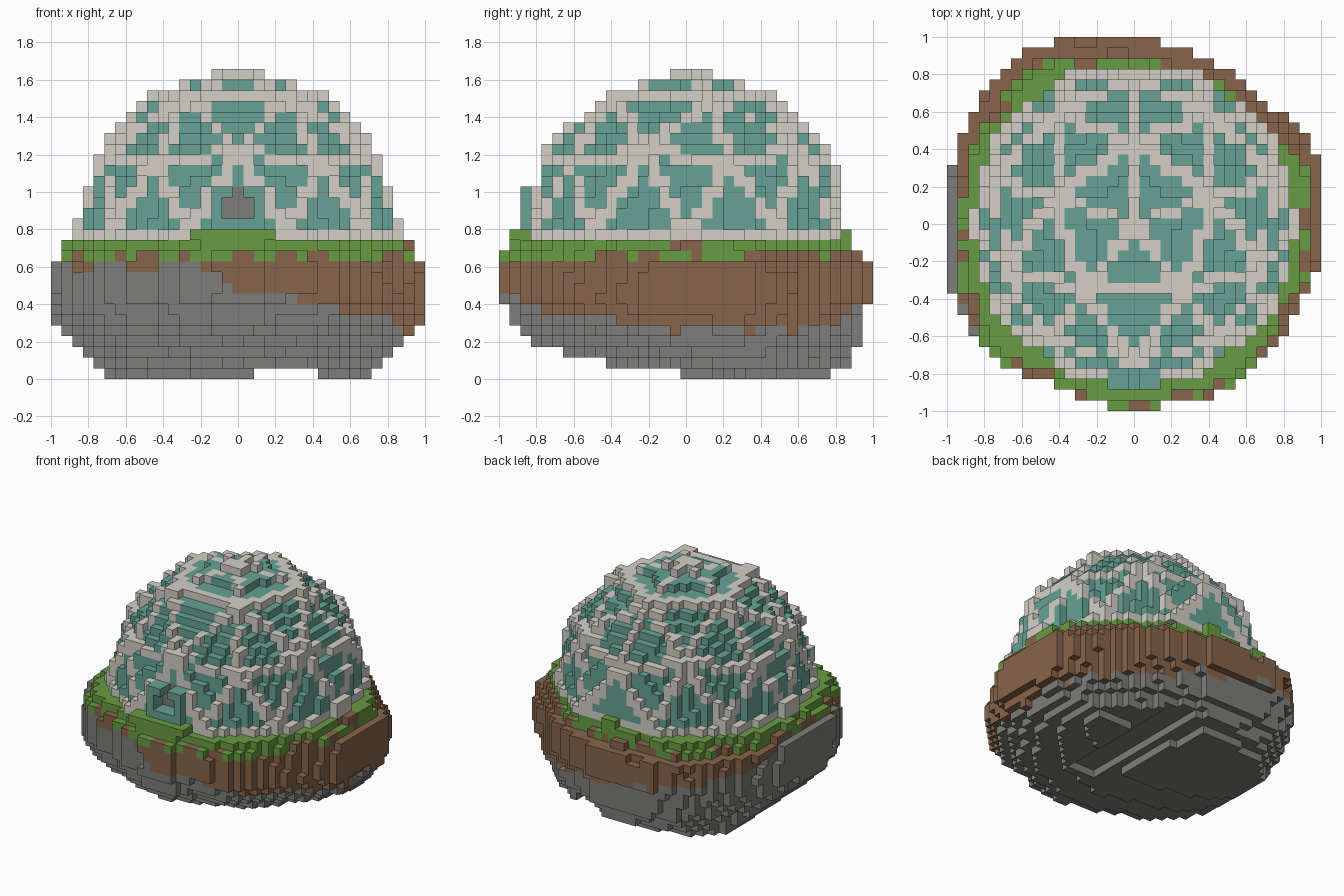
import bpy, bmesh, math
from mathutils import Vector, Matrix, noise

cube = bpy.data.objects.get("Cube")
if cube:
    bpy.data.objects.remove(cube)

H = 2 / 35          # block size
BASE = 13           # layer of the dome's equator
R = 15              # dome radius in blocks
cells = {}          # (i, j, k) -> part name

# Colours
COLOURS = {
    "dome_panels": ("teal glass", (0.135, 0.365, 0.30)),
    "dome_struts": ("pale frame", (0.66, 0.63, 0.575)),
    "grass": ("grass green", (0.14, 0.33, 0.055)),
    "soil": ("soil brown", (0.245, 0.128, 0.069)),
    "rock": ("stone grey", (0.205, 0.205, 0.197)),
}

# Island outline: radius every 15 degrees
OUTLINE = [1, 1.05, 1.02, .97, .97, .96, 1, 1.03, 1.08, 1.08, 1.03, 1.03,
           1, 1.03, 1.05, 1.04, .95, .97, 1, .97, 1.02, 1, .98, 1.02]
# Per layer, bottom to top: half width, front limit, back limit
LAYERS = [(.72, -.05, .77), (.78, -.43, .87), (.84, -.71, .9), (.89, -.83, .94),
          (.94, -.89, .95), (.98, -.95, .95), (1, -.96, .96)]
LAYERS += [(1, -1, 1)] * 4 + [(.95, -1, .93), (.91, -.96, .89)]


def outline_radius(angle):
    t = math.degrees(angle) % 360 / 15
    a = int(t) % 24
    return OUTLINE[a] + (OUTLINE[(a + 1) % 24] - OUTLINE[a]) * (t - int(t))


def in_island(x, y, k):
    wide, front, back = LAYERS[k]
    u, v = x / wide, (y - (front + back) / 2) / ((back - front) / 2)
    a = math.atan2(v, u)
    wobble = max(0, noise.noise(Vector((x * 4, y * 4, k * 0.35)))) * 0.07
    # the underside is pulled in at the front corner on the +x side
    tuck = 0.15 * max(0, math.cos(a + math.pi / 4)) ** 4 * max(0, 7 - k) / 7
    return math.hypot(u, v) <= outline_radius(a) * (1 - wobble - tuck)


def in_valley(x, y, k):
    # groove between the two lobes of the underside
    if k == 0:
        return 0.08 < x < 0.43 or (x > 0 and y > 0.5)
    return k == 1 and 0.13 < x < 0.38 and y > -0.25


def ground_kind(x, y, k):
    a = math.atan2(y, x)
    rough = noise.noise(Vector((x * 5, y * 5, 3)))
    speckle = noise.noise(Vector((x * 9, y * 9, 7)))
    bare = x > 0.8 and abs(y) < 0.1
    if (k == 12 and not bare) or (k == 11 and speckle < 0.05):
        return "grass"
    rock_top = 7 - 2.5 * math.cos(a) - math.sin(a) + 1.3 * rough
    if x < -0.95 or (y < 0 and -0.45 < x < -0.2):
        rock_top = 11
    return "rock" if k < min(rock_top, 11) else "soil"


# Floating island of rock, soil and grass
span = range(-17, 18)
for k in range(len(LAYERS)):
    for i in span:
        for j in span:
            x, y = i * H, j * H
            if in_island(x, y, k) and not in_valley(x, y, k):
                cells[i, j, k] = ground_kind(x, y, k)

# Raised turf: a step at the door and a tuft behind
for i in span:
    for j in span:
        x, y = i * H, j * H
        door_step = -0.25 < x < 0.2 and -0.94 < y < -0.7
        if door_step or math.hypot(x - 0.05, y - 0.83) < 0.06:
            cells[i, j, BASE] = "grass"

# Geodesic dome: solid facets, with one-block bars along the facet edges
bm = bmesh.new()
bmesh.ops.create_icosphere(bm, subdivisions=2, radius=R,
                           matrix=Matrix.Rotation(math.pi / 2, 4, 'Z'))
bm.normal_update()
planes = [(f.normal.copy(), f.normal.dot(f.verts[0].co) + 0.38)
          for f in bm.faces if f.calc_center_median().z > 0]
bars = [[v.co.copy() for v in e.verts]
        for e in bm.edges if min(v.co.z for v in e.verts) > -0.1]
bm.free()

for k in range(17):
    for i in span:
        for j in span:
            p = Vector((i, j, k))
            if p.length < R + 1 and all(n.dot(p) <= d for n, d in planes):
                cells[i, j, BASE + k] = "dome_panels" if k else "dome_struts"

STEPS = 60
for start, end in bars:
    for s in range(STEPS + 1):
        p = start.lerp(end, s / STEPS)
        cells[round(p.x), round(p.y), BASE + max(0, round(p.z))] = "dome_struts"

# Porch with a recessed stone door
for k in range(BASE + 1, BASE + 5):
    for i in range(-2, 3):
        for j in range(-15, -11):
            opening = k > BASE + 1 and abs(i) <= (1 if k < BASE + 4 else 0)
            if not opening:
                cells[i, j, k] = "dome_panels"
            elif j < -13:
                cells.pop((i, j, k), None)
            else:
                cells[i, j, k] = "rock"

# Turn each part's exposed block sides into a mesh
SIDES = [Vector(s) * f for s in ((1, 0, 0), (0, 1, 0), (0, 0, 1)) for f in (1, -1)]


def build_part(name):
    label, rgb = COLOURS[name]
    mat = bpy.data.materials.new(label)
    mat.use_nodes = True
    mat.diffuse_color = (*rgb, 1)
    shader = next(n for n in mat.node_tree.nodes if n.type == 'BSDF_PRINCIPLED')
    shader.inputs["Base Color"].default_value = (*rgb, 1)
    shader.inputs["Roughness"].default_value = 0.9
    part = bmesh.new()
    for cell, kind in cells.items():
        if kind != name:
            continue
        mid = Vector(cell)
        for n in SIDES:
            if tuple(int(c) for c in mid + n) in cells:
                continue
            u = Vector((n.y, n.z, n.x))
            v = n.cross(u)
            corners = [mid + (n + u * a + v * b) / 2
                       for a, b in ((-1, -1), (1, -1), (1, 1), (-1, 1))]
            part.faces.new([part.verts.new((c + Vector((0, 0, 0.5))) * H) for c in corners])
    bmesh.ops.remove_doubles(part, verts=part.verts, dist=H / 10)
    mesh = bpy.data.meshes.new(name)
    part.to_mesh(mesh)
    part.free()
    mesh.materials.append(mat)
    bpy.context.collection.objects.link(bpy.data.objects.new(name, mesh))


for part_name in COLOURS:
    build_part(part_name)
